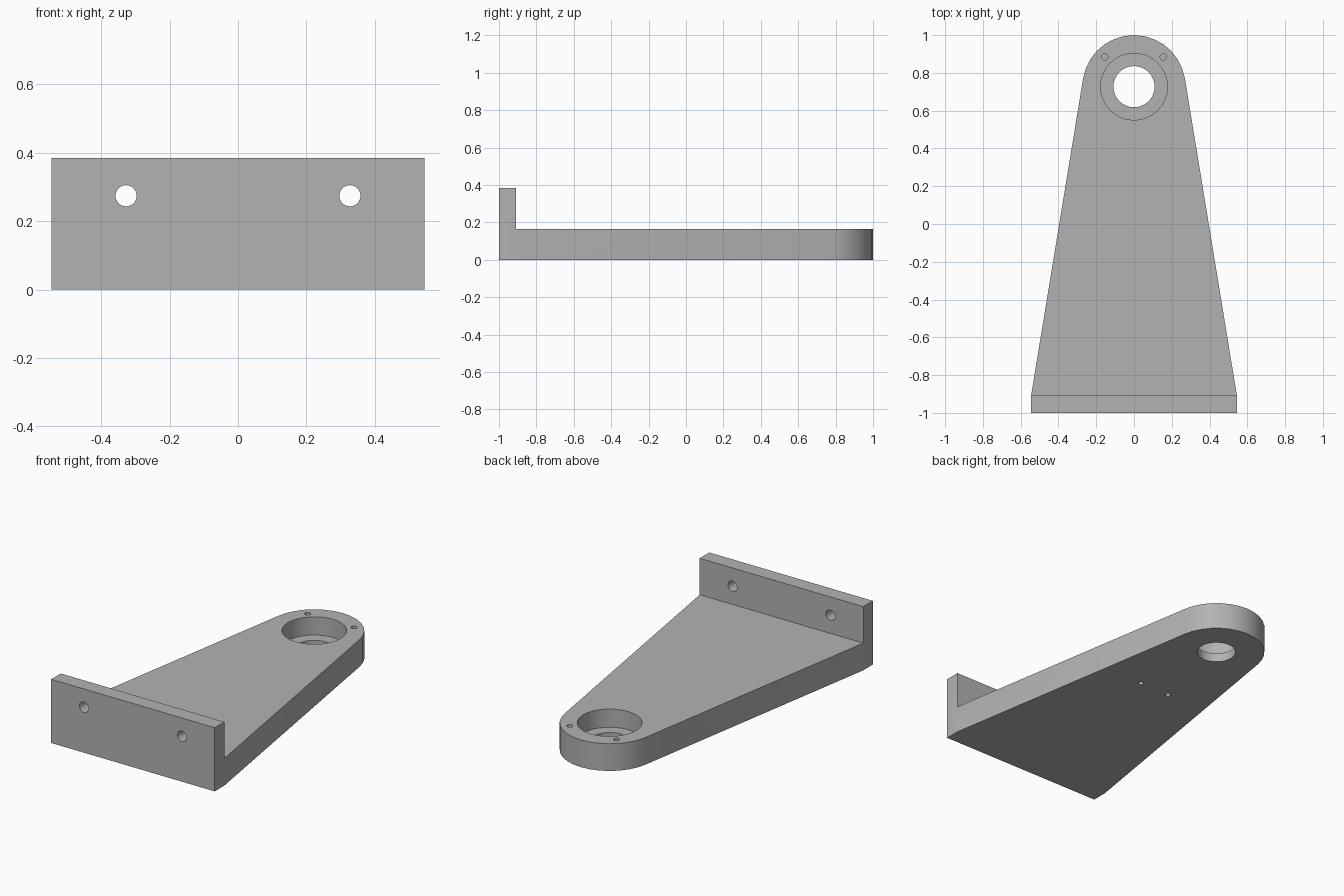
import bpy
import bmesh
import math

default = bpy.data.objects.get("Cube")
if default:
    bpy.data.objects.remove(default, do_unlink=True)

# Main dimensions
HALF_W = 0.545
PLATE_H = 0.164
FLANGE_H = 0.384
FLANGE_Y = -0.909
HUB_Y, HUB_R = 0.727, 0.273

grey = bpy.data.materials.new("plain grey")
grey.use_nodes = True
colour = (0.45, 0.45, 0.45, 1)
grey.diffuse_color = colour
grey.node_tree.nodes["Principled BSDF"].inputs["Base Color"].default_value = colour


def prism(name, outline, z0, z1):
    """Extrude a flat outline from z0 up to z1."""
    bm = bmesh.new()
    face = bm.faces.new([bm.verts.new((x, y, z0)) for x, y in outline])
    top = bmesh.ops.extrude_face_region(bm, geom=[face])["geom"]
    moved = [v for v in top if isinstance(v, bmesh.types.BMVert)]
    bmesh.ops.translate(bm, verts=moved, vec=(0, 0, z1 - z0))
    bmesh.ops.recalc_face_normals(bm, faces=bm.faces)
    mesh = bpy.data.meshes.new(name)
    bm.to_mesh(mesh)
    bm.free()
    obj = bpy.data.objects.new(name, mesh)
    bpy.context.collection.objects.link(obj)
    mesh.materials.append(grey)
    return obj


def combine(target, other, operation):
    """Apply a boolean and discard the second object."""
    mod = target.modifiers.new(operation.lower(), "BOOLEAN")
    mod.operation = operation
    mod.solver = "EXACT"
    mod.object = other
    bpy.context.view_layer.objects.active = target
    bpy.ops.object.modifier_apply(modifier=mod.name)
    bpy.data.objects.remove(other, do_unlink=True)


def drill(target, radius, depth, location, sides=32, rotation=(0, 0, 0)):
    """Cut a round hole centred on the location."""
    bpy.ops.mesh.primitive_cylinder_add(
        vertices=sides, radius=radius, depth=depth, location=location, rotation=rotation)
    cutter = bpy.context.object
    cutter.hide_render = True
    cutter.data.materials.append(grey)
    combine(target, cutter, "DIFFERENCE")


# Tapered arm with a round end tangent to its sides
dx, dy = HALF_W, FLANGE_Y - HUB_Y
start = math.atan2(dy, dx) + math.acos(HUB_R / math.hypot(dx, dy))
STEPS = 14
angles = [start + (math.pi - 2 * start) * i / STEPS for i in range(STEPS + 1)]
arc = [(HUB_R * math.cos(a), HUB_Y + HUB_R * math.sin(a)) for a in angles]
bracket = prism("bracket", [(-HALF_W, FLANGE_Y), (HALF_W, FLANGE_Y)] + arc, 0, PLATE_H)

# Upright mounting flange
flange = prism("mounting_flange", [(-HALF_W, -1), (HALF_W, -1),
                                   (HALF_W, FLANGE_Y), (-HALF_W, FLANGE_Y)], 0, FLANGE_H)
combine(bracket, flange, "UNION")

# Bearing pocket and the narrower bore below it
drill(bracket, 0.177, 0.22, (0, HUB_Y, PLATE_H))
drill(bracket, 0.109, 1, (0, HUB_Y, 0))

for side in (-1, 1):
    # Flange bolt holes
    drill(bracket, 0.031, 0.4, (side * 0.327, -0.95, 0.274), 24, (math.pi / 2, 0, 0))
    # Retaining screw holes on top of the round end
    drill(bracket, 0.017, 0.22, (side * 0.155, 0.884, PLATE_H), 16)
    # Blind screw holes underneath
    drill(bracket, 0.015, 0.22, (side * 0.1, 0.18, 0), 16)

# Merge flat seams, then smooth the curved walls
bm = bmesh.new()
bm.from_mesh(bracket.data)
bmesh.ops.dissolve_limit(bm, angle_limit=math.radians(0.5), verts=bm.verts, edges=bm.edges)
bm.to_mesh(bracket.data)
bm.free()

bpy.ops.object.select_all(action="DESELECT")
bracket.select_set(True)
bpy.context.view_layer.objects.active = bracket
bpy.ops.object.shade_smooth_by_angle(angle=math.radians(30))
